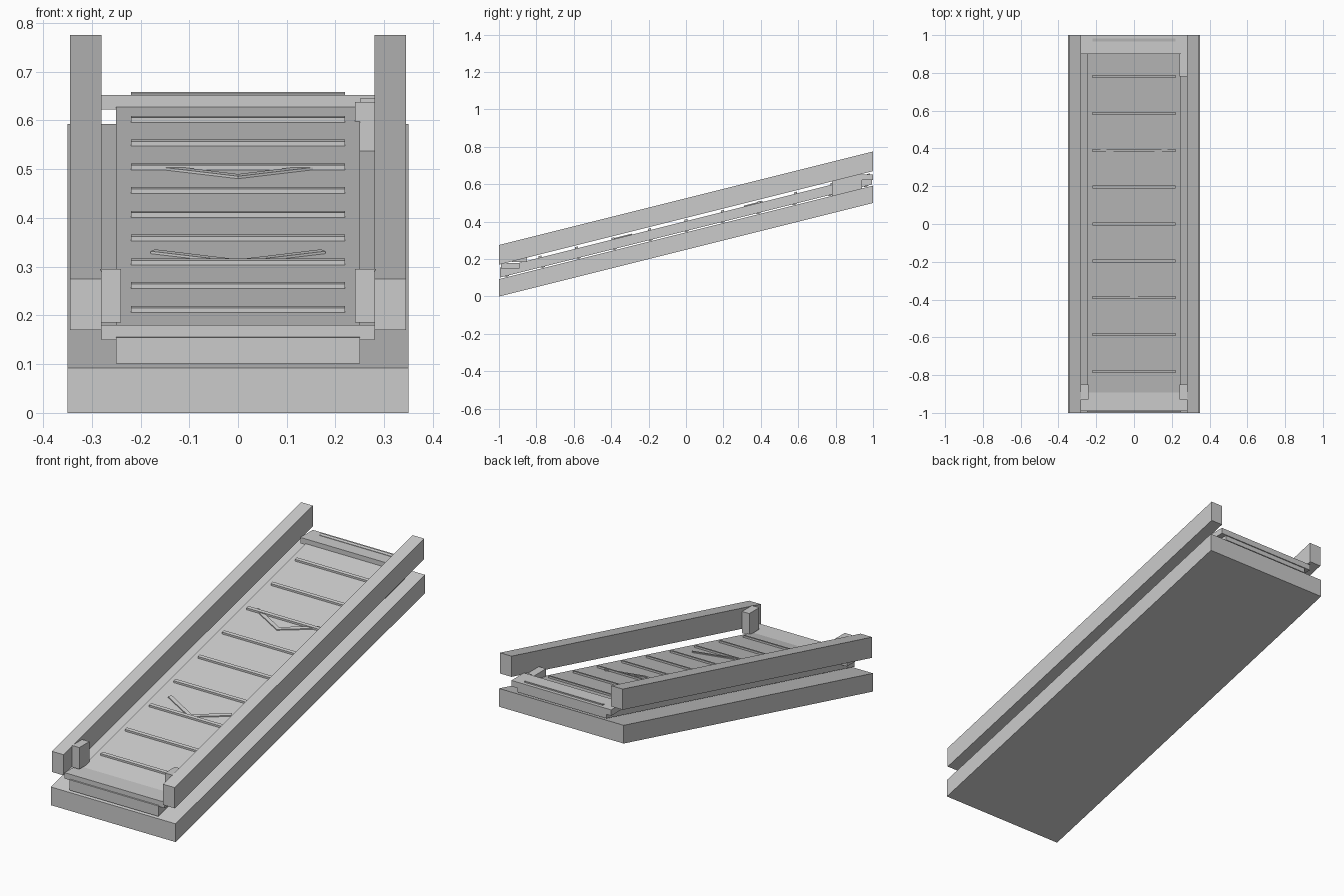
import bpy, bmesh, math
from mathutils import Vector

if "Cube" in bpy.data.objects:
    bpy.data.objects.remove(bpy.data.objects["Cube"])

SLOPE = 0.25


def rise(y):
    return SLOPE * (y + 1)


def make(name, bm):
    bmesh.ops.recalc_face_normals(bm, faces=bm.faces)
    me = bpy.data.meshes.new(name)
    bm.to_mesh(me)
    bm.free()
    ob = bpy.data.objects.new(name, me)
    bpy.context.collection.objects.link(ob)
    return ob


def box(name, x, y, z, sloped=False):
    """Box from (min, max) ranges; sloped boxes follow the incline with upright ends."""
    bm = bmesh.new()
    bmesh.ops.create_cube(bm, size=1)
    for v in bm.verts:
        v.co = Vector(r[0] + (c + 0.5) * (r[1] - r[0]) for c, r in zip(v.co, (x, y, z)))
        if sloped:
            v.co.z += rise(v.co.y)
    return make(name, bm)


def chevron(name, tip_y):
    """V-shaped marker lying on the belt."""
    outline = [(0, 0), (0.18, 0.085), (0.17, 0.1), (0, 0.018), (-0.17, 0.1), (-0.18, 0.085)]
    bm = bmesh.new()
    rings = [[bm.verts.new((x, tip_y + y, h + rise(tip_y + y))) for x, y in outline]
             for h in (0.150, 0.158)]
    bm.faces.new(rings[0])
    bm.faces.new(rings[1])
    for i in range(6):
        j = (i + 1) % 6
        bm.faces.new((rings[0][i], rings[0][j], rings[1][j], rings[1][i]))
    return make(name, bm)


def roller(name, y, radius, height):
    bpy.ops.mesh.primitive_cylinder_add(vertices=16, radius=radius, depth=0.48,
                                        location=(0, y, height + rise(y)),
                                        rotation=(0, math.pi / 2, 0))
    bpy.context.object.name = name
    bpy.ops.object.shade_smooth_by_angle()


# Inclined base and conveyor belt
box("base", (-0.35, 0.35), (-1, 1), (0, 0.0925), True)
box("belt", (-0.25, 0.25), (-0.995, 0.995), (0.10, 0.153), True)

# Side rails and lower posts, mirrored left and right
for side, s in (("left", -1), ("right", 1)):
    def span(a, b):
        return tuple(sorted((s * a, s * b)))
    box(f"{side}_rail", span(0.28, 0.345), (-1, 1), (0.17, 0.275), True)
    box(f"{side}_post", span(0.24, 0.282), (-0.93, -0.85), (0.185, 0.295))

# Level end plates
box("lower_plate", (-0.28, 0.28), (-0.99, -0.89), (0.15, 0.18))
box("upper_plate", (-0.28, 0.28), (0.9, 1), (0.622, 0.652))

# Drive housing at the upper right
box("drive_housing", (0.24, 0.28), (0.78, 0.94), (0.535, 0.638))
box("drive_cap", (0.25, 0.28), (0.88, 0.95), (0.636, 0.645))

# Cleats across the belt
for i in range(-5, 6):
    y = i * 0.195
    box(f"cleat_{i + 6}", (-0.22, 0.22), (y - 0.0075, y + 0.0075), (0.151, 0.1625), True)

# Direction markers
chevron("upper_chevron", 0.31)
chevron("lower_chevron", -0.39)

# Rollers under the belt
for i in range(11):
    roller(f"roller_{i + 1}", -0.96 + i * 0.192, 0.018, 0.113)
